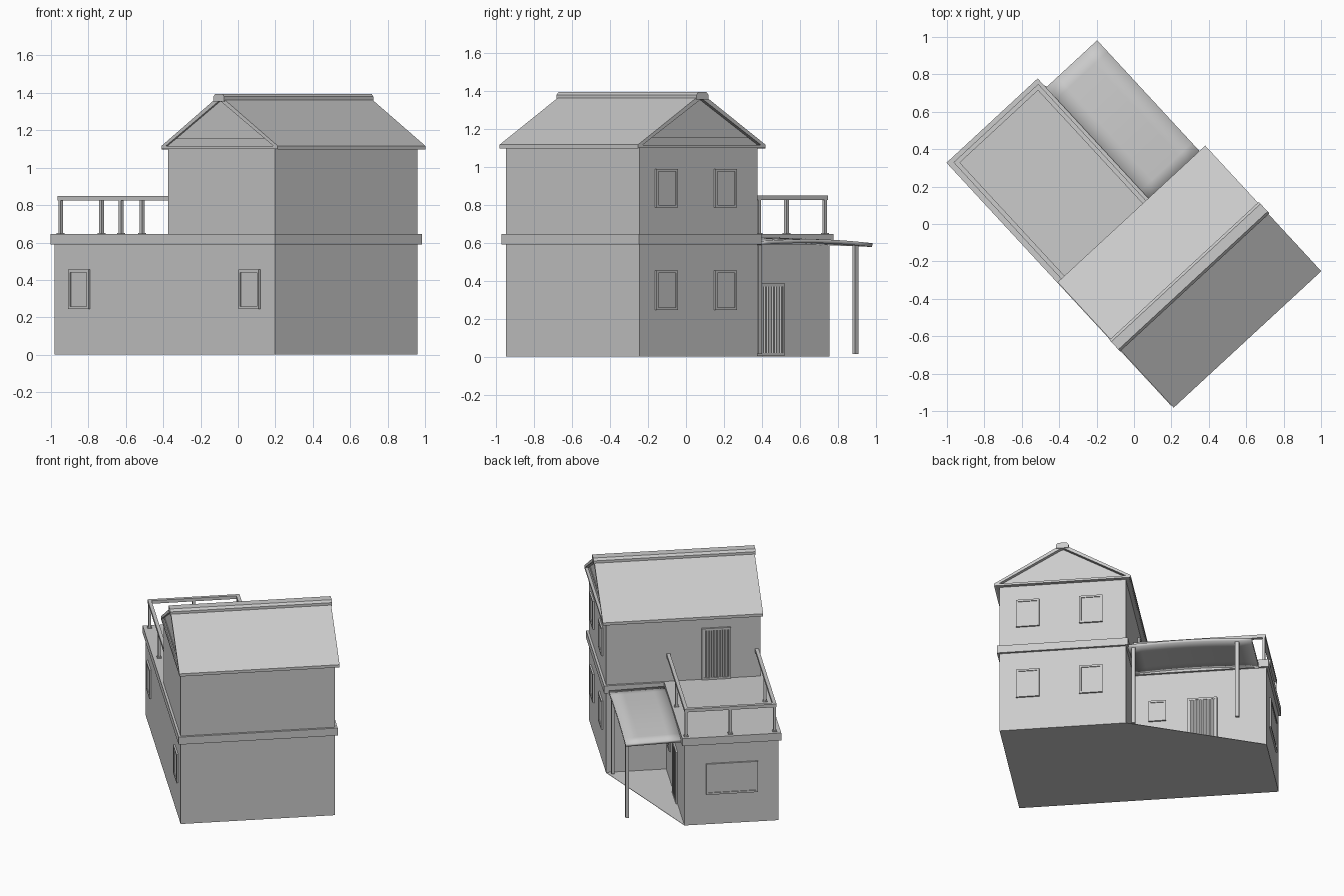
import bpy, bmesh, math

old = bpy.data.objects.get("Cube")
if old:
    bpy.data.objects.remove(old, do_unlink=True)

TURN = math.radians(42.75)          # the whole house stands turned on its plot
U0, U1, UE = -0.498, 0.538, 0.134   # long axis: gable end, far gable end, wing side
V0, V1, VE = -0.832, 0.014, 0.905   # cross axis: rear wall, terrace wall, wing end

mat = bpy.data.materials.new("plain_grey")
mat.use_nodes = True
GREY = (0.6, 0.6, 0.6, 1)
mat.diffuse_color = GREY
mat.node_tree.nodes["Principled BSDF"].inputs["Base Color"].default_value = GREY


def finish(name, bm):
    bmesh.ops.recalc_face_normals(bm, faces=bm.faces)
    mesh = bpy.data.meshes.new(name)
    bm.to_mesh(mesh)
    bm.free()
    mesh.materials.append(mat)
    ob = bpy.data.objects.new(name, mesh)
    ob.rotation_euler.z = TURN
    bpy.context.collection.objects.link(ob)
    return ob


def add_box(bm, u, v, z):
    vs = bmesh.ops.create_cube(bm, size=1)["verts"]
    for p in vs:
        p.co = [r[0] if c < 0 else r[1] for c, r in zip(p.co, (u, v, z))]


def box(name, u, v, z):
    bm = bmesh.new()
    add_box(bm, u, v, z)
    return finish(name, bm)


def prism(name, profile, u):
    """Extrude a (v, z) profile along the ridge direction."""
    bm = bmesh.new()
    face = bm.faces.new([bm.verts.new((u[0], v, z)) for v, z in profile])
    out = bmesh.ops.extrude_face_region(bm, geom=[face])["geom"]
    moved = [g for g in out if isinstance(g, bmesh.types.BMVert)]
    bmesh.ops.translate(bm, verts=moved, vec=(u[1] - u[0], 0, 0))
    return finish(name, bm)


# On-wall placement: axis is the wall normal axis, pos the wall plane, side its sign
def wall_box(bm, axis, pos, side, along, z, near, far):
    depth = sorted((pos + side * near, pos + side * far))
    if axis == "u":
        add_box(bm, depth, along, z)
    else:
        add_box(bm, along, depth, z)


def frame(name, axis, pos, side, centre, width, z, bar=0.014):
    a, b = centre - width / 2, centre + width / 2
    bm = bmesh.new()
    for s, t in ((a, a + bar), (b - bar, b)):
        wall_box(bm, axis, pos, side, (s, t), z, -0.01, 0.012)
    for s, t in ((z[0], z[0] + bar), (z[1] - bar, z[1])):
        wall_box(bm, axis, pos, side, (a + bar, b - bar), (s, t), -0.01, 0.012)
    wall_box(bm, axis, pos, side, (a + bar, b - bar), (z[0] + bar, z[1] - bar), -0.01, 0.006)
    return finish(name, bm)


def curtain(name, axis, pos, side, centre, width, z, pleats=9):
    """Folded cloth hanging in a doorway."""
    bm = bmesh.new()
    rows = [[], []]
    for i in range(2 * pleats + 1):
        a = centre - width / 2 + width * i / (2 * pleats)
        d = pos + side * (0.007 + 0.005 * (i % 2))
        for row, h in zip(rows, z):
            row.append(bm.verts.new((d, a, h) if axis == "u" else (a, d, h)))
    for i in range(2 * pleats):
        bm.faces.new((rows[0][i], rows[0][i + 1], rows[1][i + 1], rows[1][i]))
    return finish(name, bm)


# Walls
box("main_walls", (U0, U1), (V0, V1), (0, 1.11))
box("wing_walls", (U0, UE), (V1, VE), (0, 0.6))

# Ground slab closing the corner under the porch
bm = bmesh.new()
plan = ((U0, V0), (U1, V0), (U1, V1), (UE, VE), (U0, VE))
slab = bm.faces.new([bm.verts.new((u, v, 0)) for u, v in plan])
top = bmesh.ops.extrude_face_region(bm, geom=[slab])["geom"]
bmesh.ops.translate(bm, verts=[g for g in top if isinstance(g, bmesh.types.BMVert)], vec=(0, 0, 0.003))
finish("ground_slab", bm)

# Floor band, whose wing part is the terrace floor
E = 0.016
box("main_floor_band", (U0 - E, U1 + E), (V0 - E, V1 + E), (0.59, 0.645))
box("terrace_floor", (U0 - E, UE + E), (V1, VE + E), (0.59, 0.645))

# Gable roof
MID = -0.408
ROOF_U = (-0.511, 0.564)
HALF = 0.457
box("eaves_plate", ROOF_U, (MID - HALF + 0.01, MID + HALF - 0.01), (1.1, 1.115))
prism("gable_infill", [(MID - 0.43, 1.11), (MID + 0.43, 1.11), (MID, 1.37)], (U0, U1))
for name, s in (("roof_slope_rear", -1), ("roof_slope_terrace", 1)):
    prism(name, [(MID + s * HALF, 1.097), (MID + s * HALF, 1.117),
                 (MID, 1.387), (MID, 1.36)], ROOF_U)
prism("ridge_cap", [(MID - 0.042, 1.355), (MID - 0.042, 1.38), (MID - 0.028, 1.395),
                    (MID + 0.028, 1.395), (MID + 0.042, 1.38), (MID + 0.042, 1.355)],
      (-0.517, 0.57))
for name, u in (("gable_board_near", (U0 - 0.006, U0)), ("gable_board_far", (U1, U1 + 0.006))):
    prism(name, [(MID - 0.42, 1.115), (MID + 0.42, 1.115),
                 (MID + 0.35, 1.155), (MID - 0.35, 1.155)], u)

# Windows
LOW, HIGH = (0.245, 0.455), (0.785, 0.99)
for i, v in enumerate((-0.634, 0.706)):
    frame(f"side_window_{i}", "u", U0, -1, v, 0.16, LOW)
for i, v in enumerate((-0.643, -0.22)):
    frame(f"lower_gable_window_{i}", "u", U1, 1, v, 0.155, LOW)
    frame(f"upper_gable_window_{i}", "u", U1, 1, v, 0.155, HIGH)
frame("porch_window", "u", UE, 1, 0.174, 0.118, (0.23, 0.385))
frame("wing_end_window", "v", VE, 1, -0.185, 0.346, (0.22, 0.445))

# Doors with curtains
frame("porch_door", "u", UE, 1, 0.475, 0.2, (0.005, 0.385))
curtain("porch_door_curtain", "u", UE, 1, 0.475, 0.172, (0.02, 0.371))
frame("terrace_door", "v", V1, 1, -0.2, 0.195, (0.645, 1.02))
curtain("terrace_door_curtain", "v", V1, 1, -0.2, 0.167, (0.66, 1.006))

# Terrace railing
R = 0.012
RU0, RU1, RV = -0.473, 0.12, 0.885
posts = [(RU0, RV), ((RU0 + RU1) / 2, RV), (RU1, RV), (RU0, 0.41), (RU1, 0.41)]
for i, (u, v) in enumerate(posts):
    bm = bmesh.new()
    add_box(bm, (u - 0.009, u + 0.009), (v - 0.009, v + 0.009), (0.645, 0.83))
    add_box(bm, (u - 0.015, u + 0.015), (v - 0.015, v + 0.015), (0.645, 0.652))
    finish(f"railing_post_{i}", bm)
RAIL = (0.825, 0.848)
box("handrail_end", (RU0 - R, RU1 + R), (RV - R, RV + R), RAIL)
for name, u in (("handrail_outer", RU0), ("handrail_porch", RU1)):
    box(name, (u - R, u + R), (V1, RV - R), RAIL)

# Porch canopy, a slightly bowed sheet
bm = bmesh.new()
bmesh.ops.create_grid(bm, x_segments=4, y_segments=10, size=0.5)
for p in bm.verts:
    s, t = p.co.x + 0.5, p.co.y + 0.5
    p.co = (0.135 + 0.387 * s, 0.025 + 0.83 * t,
            0.618 - 0.01 * s - 0.01 * t ** 3 + 0.012 * math.sin(math.pi * t))
canopy = finish("porch_canopy", bm)
thick = canopy.modifiers.new("thickness", "SOLIDIFY")
thick.thickness = 0.02
bpy.context.view_layer.objects.active = canopy
canopy.select_set(True)
bpy.ops.object.shade_smooth_by_angle()

# Porch posts
for i, v in enumerate((0.06, 0.755)):
    box(f"porch_post_{i}", (0.488, 0.51), (v - 0.013, v + 0.013), (0.015, 0.605))
